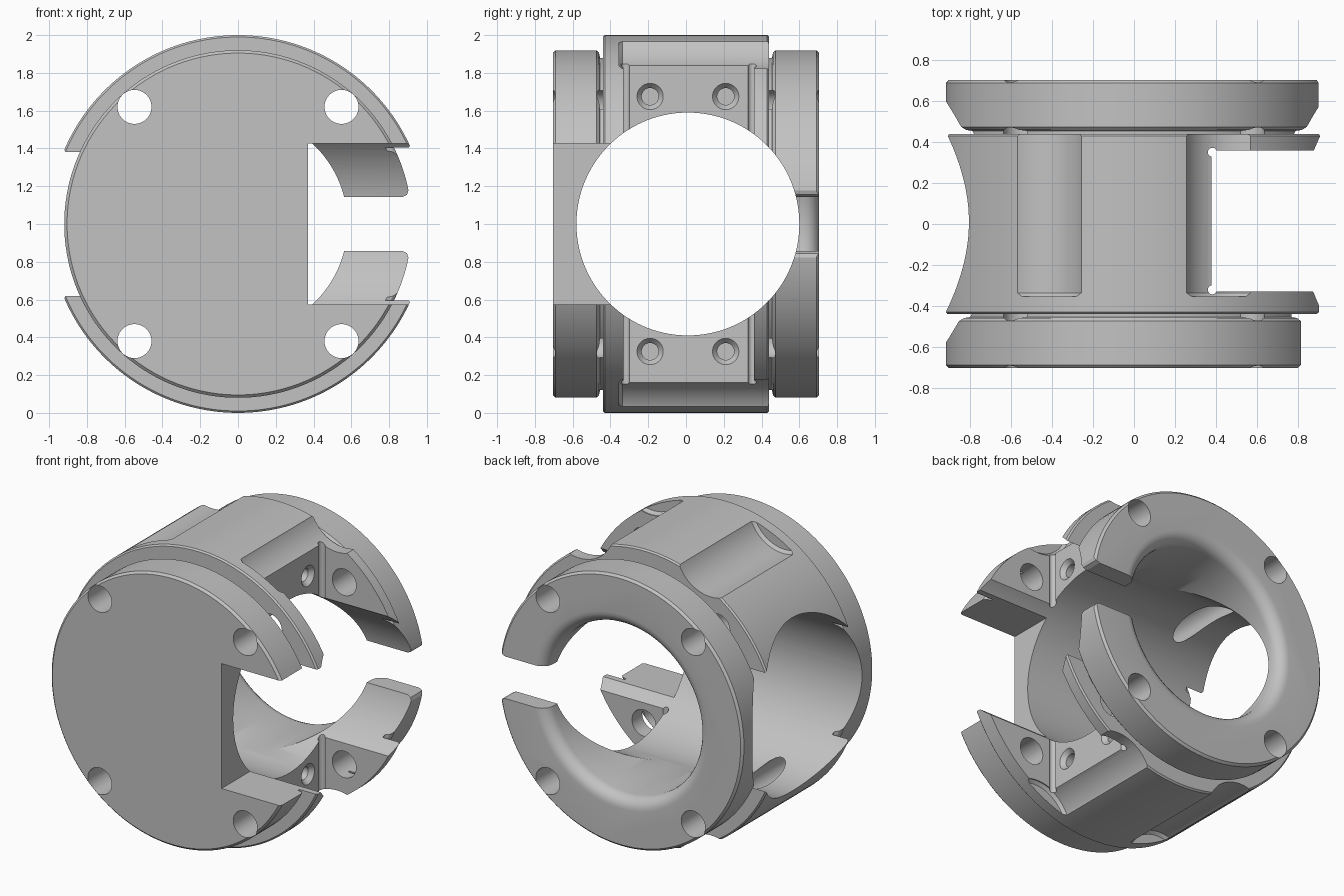
import bpy
import bmesh
from math import cos, sin, pi, radians
from mathutils import Vector

if "Cube" in bpy.data.objects:
    bpy.data.objects.remove(bpy.data.objects["Cube"])

grey = bpy.data.materials.new("plain grey")
grey.use_nodes = True
COLOUR = (0.54, 0.54, 0.54, 1)
grey.diffuse_color = COLOUR
grey.node_tree.nodes["Principled BSDF"].inputs["Base Color"].default_value = COLOUR

# Main axis runs along y at this height; the cross bore sits slightly back
MID = 1.0
BORE_Y = 0.01


def make_object(name, bm):
    bmesh.ops.recalc_face_normals(bm, faces=bm.faces)
    mesh = bpy.data.meshes.new(name)
    bm.to_mesh(mesh)
    bm.free()
    mesh.materials.append(grey)
    obj = bpy.data.objects.new(name, mesh)
    bpy.context.collection.objects.link(obj)
    return obj


def skin(name, rings):
    """Closed solid through rings of points."""
    bm = bmesh.new()
    rings = [[bm.verts.new(p) for p in ring] for ring in rings]
    for lower, upper in zip(rings, rings[1:]):
        for i in range(len(lower)):
            bm.faces.new((lower[i - 1], lower[i], upper[i], upper[i - 1]))
    bm.faces.new(rings[0])
    bm.faces.new(rings[-1])
    return make_object(name, bm)


def lathe(name, profile, centre=(0, 0, MID), axis="Y", sides=128):
    """Solid of revolution from (position along axis, radius) points."""
    rings = []
    for along, radius in profile:
        ring = []
        for i in range(sides):
            a = 2 * pi * (i + 0.5) / sides
            u, v = radius * cos(a), radius * sin(a)
            p = {"X": (along, u, v), "Y": (u, along, v), "Z": (u, v, along)}[axis]
            ring.append(Vector(p) + Vector(centre))
        rings.append(ring)
    return skin(name, rings)


def slot(name, half_outline, y_low, y_high):
    """Prism along y, mirrored above and below the axis."""
    outline = [(x, MID + h) for x, h in half_outline]
    outline += [(x, MID - h) for x, h in reversed(half_outline)]
    return skin(name, [[(x, y, z) for x, z in outline] for y in (y_low, y_high)])


def cut(target, cutters):
    bpy.context.view_layer.objects.active = target
    for cutter in cutters:
        mod = target.modifiers.new("cut", "BOOLEAN")
        mod.operation = "DIFFERENCE"
        mod.solver = "EXACT"
        mod.object = cutter
        bpy.ops.object.modifier_apply(modifier=mod.name)


# Solid parts: two end plates with a thin neck, and the wide drum between them
plate_profile = [(0.44, 0.88), (0.455, 0.88), (0.46, 0.905),
                 (0.475, 0.92), (0.69, 0.92), (0.705, 0.905)]
back_plate = lathe("back_plate", plate_profile)
front_plate = lathe("front_plate", [(-y, r) for y, r in plate_profile])
drum = lathe("drum", [(-0.44, 0.99), (-0.43, 1.0), (0.43, 1.0), (0.44, 0.99)], sides=160)

# Cross bore, and rear bore with a rounded mouth
cross_bore = lathe("cross_bore", [(-1.2, 0.59), (1.2, 0.59)], (0, BORE_Y, MID), "X")
mouth = [(0.625 + 0.08 * sin(radians(15 * k)), 0.66 - 0.08 * cos(radians(15 * k)))
         for k in range(7)]
rear_bore = lathe("rear_bore", [(BORE_Y, 0.58)] + mouth + [(0.8, 0.66)])

# Long bolt holes through all parts
bolt_holes = [lathe("bolt_hole", [(-1, 0.09), (1, 0.09)],
                    (sx * 0.548, 0, MID + sz * 0.62), sides=48)
              for sx in (-1, 1) for sz in (-1, 1)]

# Side openings
plate_notch = slot("plate_notch", [(0.37, 0.425), (1.2, 0.425)], -0.9, -0.3)
rear_gap = slot("rear_gap", [(0.3, 0.143), (0.87, 0.143), (0.895, 0.155),
                             (0.91, 0.2), (1.2, 0.2)], 0.3, 0.9)
side_pocket = slot("side_pocket", [(0.38, 1.3), (1.2, 1.3)], -0.33, 0.36)
reliefs = [lathe("relief", [(-0.2, 0.022), (2.2, 0.022)], (0.383, y, 0), "Z", 24)
           for y in (-0.322, 0.351)]

# Shallow channels on the outside of the drum, open towards the back
channels = []
for sx in (-1, 1):
    for sz in (-1, 1):
        a = radians(24.8)
        centre = (sx * 1.18 * sin(a), 0, MID + sz * 1.18 * cos(a))
        channels.append(lathe("channel", [(-0.355, 0.24), (-0.337, 0.26), (0.6, 0.26)],
                              centre, sides=64))

# Countersunk screw holes in the pocket wall
screws = [lathe("screw_hole", [(0.1, 0.045), (0.35, 0.045), (0.39, 0.078), (0.47, 0.078)],
                (0, y, MID + sz * 0.675), "X", 32)
          for y in (-0.19, 0.21) for sz in (-1, 1)]

# Small holes are cut while the solids are still simple, then the large openings
cut(front_plate, bolt_holes + [cross_bore, plate_notch])
cut(back_plate, bolt_holes + [cross_bore, rear_bore, rear_gap])
cut(drum, bolt_holes + channels + [side_pocket] + reliefs + screws
    + [cross_bore, rear_bore, plate_notch])

# Remove the cutters and finish the shading
for helper in [cross_bore, rear_bore, plate_notch, rear_gap, side_pocket,
               *bolt_holes, *reliefs, *channels, *screws]:
    bpy.data.objects.remove(helper)
bpy.ops.object.select_all(action="DESELECT")
for part in (front_plate, drum, back_plate):
    part.select_set(True)
bpy.context.view_layer.objects.active = drum
bpy.ops.object.shade_smooth_by_angle(angle=radians(25))
